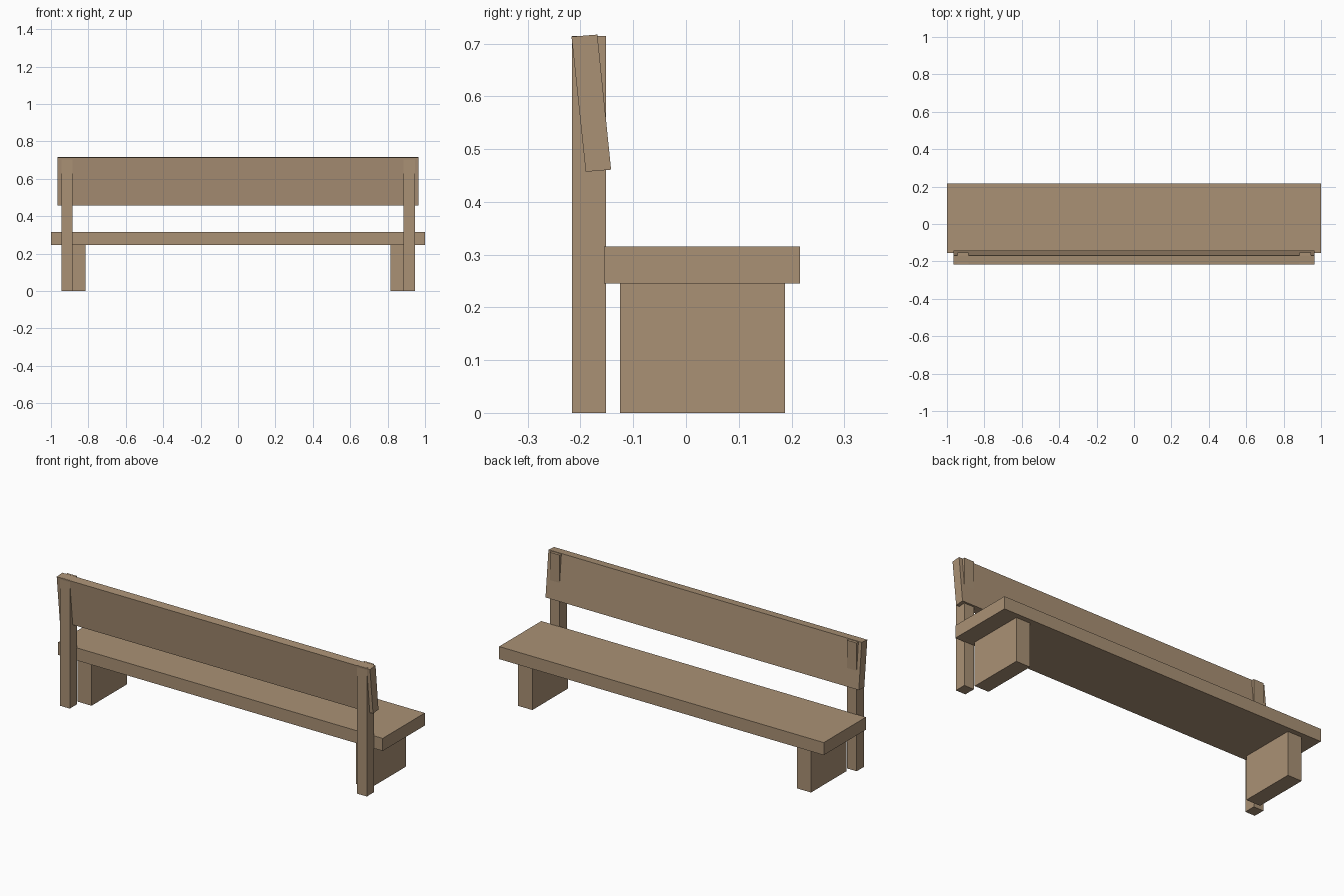
import bpy

if "Cube" in bpy.data.objects:
    bpy.data.objects.remove(bpy.data.objects["Cube"])

wood = bpy.data.materials.new("tan wood")
wood.diffuse_color = (0.40, 0.283, 0.178, 1)
wood.use_nodes = True
wood.node_tree.nodes["Principled BSDF"].inputs["Base Color"].default_value = wood.diffuse_color


def extrude_profile(name, profile, x0, x1):
    """Extrude a four-point (y, z) profile from x0 to x1."""
    verts = [(x, y, z) for x in (x0, x1) for y, z in profile]
    faces = [(3, 2, 1, 0), (4, 5, 6, 7)]
    faces += [(i, (i + 1) % 4, (i + 1) % 4 + 4, i + 4) for i in range(4)]
    mesh = bpy.data.meshes.new(name)
    mesh.from_pydata(verts, [], faces)
    mesh.materials.append(wood)
    obj = bpy.data.objects.new(name, mesh)
    bpy.context.collection.objects.link(obj)
    return obj


def board(name, x0, x1, y0, y1, z0, z1):
    return extrude_profile(name, [(y0, z0), (y1, z0), (y1, z1), (y0, z1)], x0, x1)


# Seat plank
board("seat", -1, 1, -0.155, 0.216, 0.245, 0.315)

# Tilted backrest plank
extrude_profile("backrest", [(-0.190, 0.457), (-0.142, 0.461),
                             (-0.168, 0.717), (-0.217, 0.713)], -0.965, 0.965)

# Slab legs and back posts on both sides
for side, s in (("left", -1), ("right", 1)):
    lx = sorted((s * 0.815, s * 0.902))
    px = sorted((s * 0.885, s * 0.945))
    board(side + "_leg", *lx, -0.125, 0.188, 0, 0.245)
    board(side + "_back_post", *px, -0.216, -0.152, 0, 0.714)
